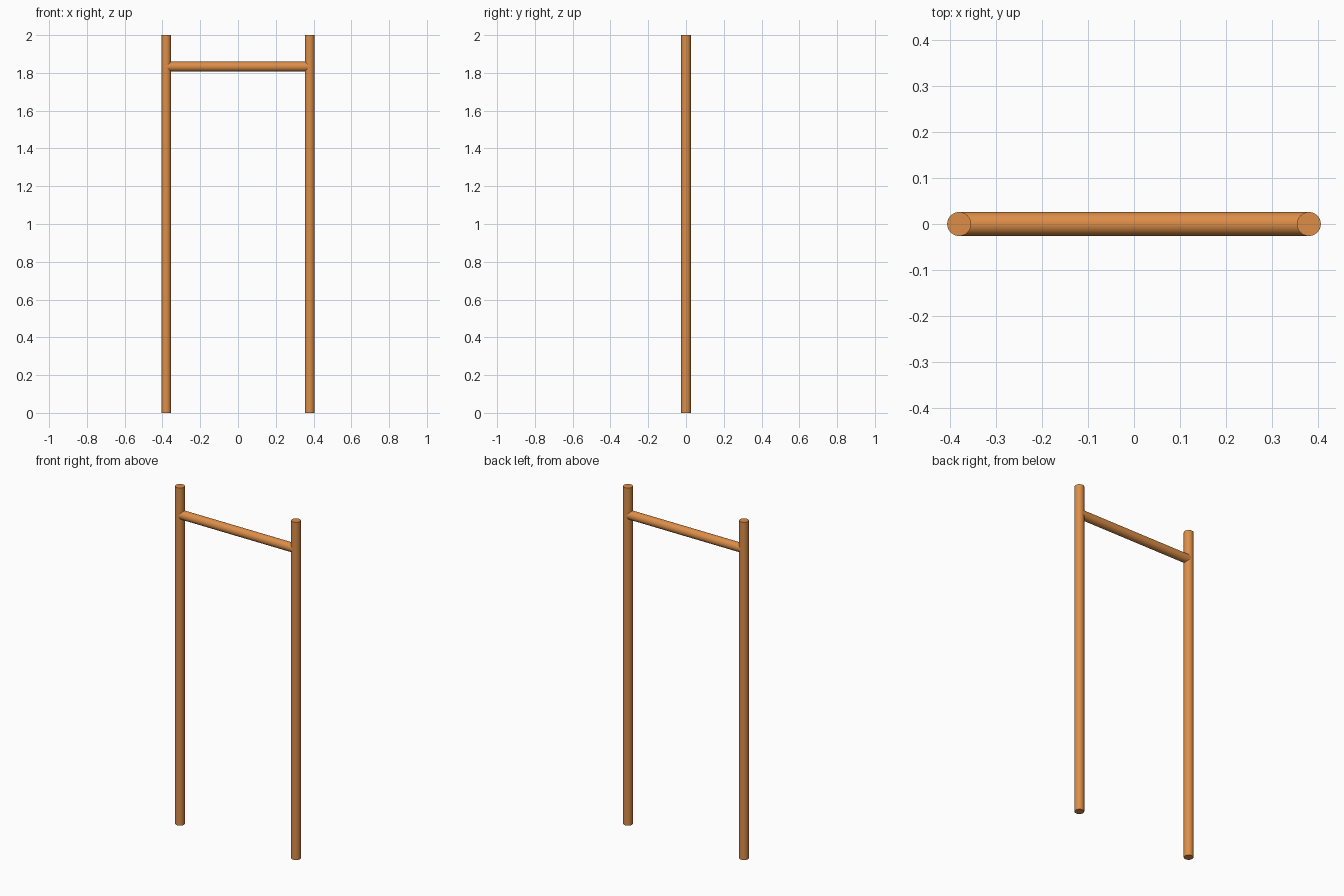
import bpy, math

if "Cube" in bpy.data.objects:
    bpy.data.objects.remove(bpy.data.objects["Cube"])

RADIUS = 0.026
POST_X = 0.38

wood = bpy.data.materials.new("orange_wood")
wood.diffuse_color = (0.72, 0.27, 0.065, 1)
wood.use_nodes = True
wood.node_tree.nodes["Principled BSDF"].inputs["Base Color"].default_value = wood.diffuse_color


def rod(name, length, location, rotation=(0, 0, 0)):
    bpy.ops.mesh.primitive_cylinder_add(vertices=48, radius=RADIUS, depth=length,
                                        location=location, rotation=rotation)
    obj = bpy.context.object
    obj.name = name
    obj.data.materials.append(wood)
    bpy.ops.object.shade_smooth_by_angle(angle=math.radians(30))
    return obj


# Two upright posts
for side, sign in (("left", -1), ("right", 1)):
    rod(side + "_post", 2.0, (sign * POST_X, 0, 1.0))

# Crossbar running between the post centres
rod("crossbar", 2 * POST_X, (0, 0, 1.833), (0, math.pi / 2, 0))
